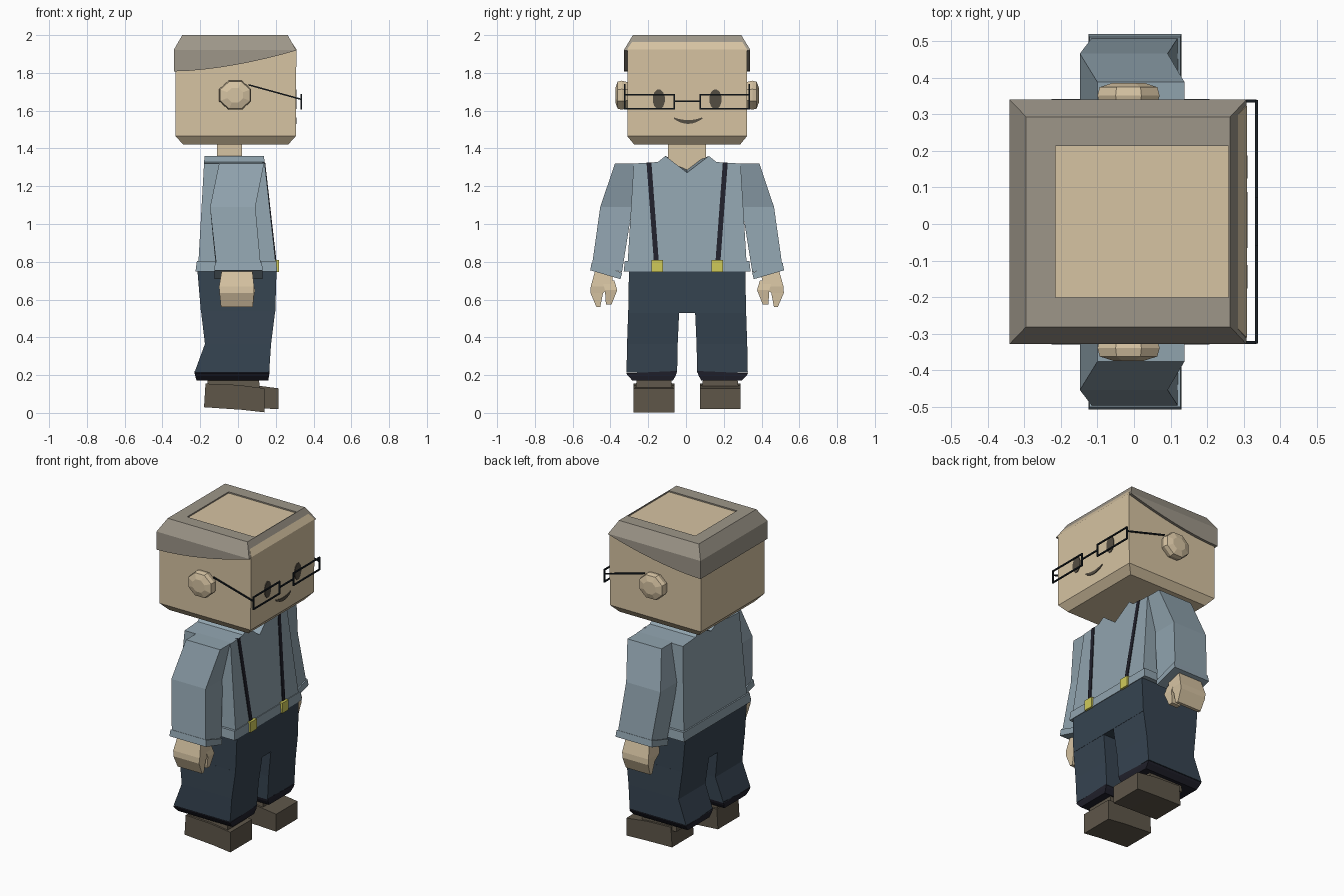
import bpy, bmesh, math

if "Cube" in bpy.data.objects:
    bpy.data.objects.remove(bpy.data.objects["Cube"])

C = 0.006  # y of the mirror plane


def mat(name, r, g, b):
    m = bpy.data.materials.new(name)
    lin = [((v / 255 + 0.055) / 1.055) ** 2.4 for v in (r, g, b)]
    m.diffuse_color = (*lin, 1)
    m.use_nodes = True
    m.node_tree.nodes["Principled BSDF"].inputs["Base Color"].default_value = m.diffuse_color
    return m


SKIN = mat("skin", 214, 195, 162)
HAIR = mat("grey hair", 157, 150, 137)
SHIRT = mat("blue grey shirt", 144, 163, 174)
NAVY = mat("navy trousers", 54, 68, 81)
DARK = mat("dark strap", 32, 32, 43)
GOLD = mat("yellow clip", 208, 203, 90)
SHOE = mat("brown shoe", 94, 86, 73)
WIRE = mat("black wire", 24, 31, 37)
FACE = mat("dark features", 84, 77, 66)


def loft(name, rings, *mats, s=1):
    """Closed solid through rings of points; s=-1 flips it to the other side.
    A second material goes on the end cap."""
    bm = bmesh.new()
    vs = [[bm.verts.new((x, C + s * y, z)) for x, y, z in r] for r in rings]
    n = len(vs[0])
    for a, b in zip(vs, vs[1:]):
        for i in range(n):
            j = (i + 1) % n
            bm.faces.new((a[i], a[j], b[j], b[i]))
    bm.faces.new(vs[0])
    bm.faces.new(vs[-1]).material_index = len(mats) - 1
    bmesh.ops.recalc_face_normals(bm, faces=bm.faces)
    me = bpy.data.meshes.new(name)
    bm.to_mesh(me)
    bm.free()
    for m in mats:
        me.materials.append(m)
    ob = bpy.data.objects.new(name, me)
    bpy.context.collection.objects.link(ob)
    return ob


def rect(x0, x1, y0, y1, z0, z1=None):
    """Rectangle ring; z0 at y0 and z1 at y1 allows a slant."""
    z1 = z0 if z1 is None else z1
    return [(x0, y0, z0), (x1, y0, z0), (x1, y1, z1), (x0, y1, z1)]


def box(name, x0, x1, y0, y1, z0, z1, m, s=1):
    return loft(name, [rect(x0, x1, y0, y1, z0), rect(x0, x1, y0, y1, z1)], m, s=s)


def plate(name, pts, x0, x1, m, s=1):
    """Thin plate from (y, z) points."""
    return loft(name, [[(x, y, z) for y, z in pts] for x in (x0, x1)], m, s=s)


# Head with chamfered top and bottom
loft("head", [rect(-.29, .265, -.28, .28, 1.42), rect(-.33, .306, -.317, .317, 1.465),
              rect(-.33, .309, -.317, .317, 1.925), rect(-.29, .266, -.275, .275, 1.99)], SKIN)


# Hair cap: lower edge sweeps up to the forehead, bald crown sunk in the top
def hair_ring(x0, x1, w, zf):
    t = [i / 8 for i in range(9)]
    side = [(x0 + (x1 - x0) * k, -w, zf(k)) for k in t]
    return side + [(x, -y, z) for x, y, z in reversed(side)]


loft("hair", [hair_ring(-.34, .307, .334, lambda k: 1.808 + .11 * k ** 1.7),
              hair_ring(-.34, .307, .334, lambda k: 1.922),
              hair_ring(-.295, .263, .287, lambda k: 2.0),
              hair_ring(-.215, .259, .207, lambda k: 2.0),
              hair_ring(-.215, .259, .207, lambda k: 1.992)], HAIR, SKIN)

# Neck and smile
box("neck", -.11, .022, -.1, .1, 1.24, 1.45, SKIN)
arc = [(.077 * k / 4, .028 * (k / 4) ** 2) for k in range(-4, 5)]
plate("mouth", [(y + .005, 1.530 + z) for y, z in arc] +
      [(y * .95 + .005, 1.550 + z * .5) for y, z in reversed(arc)], .303, .311, FACE)

# Shirt body with raised collar and neck notch
half = [(.315, .79), (.283, 1.32), (.155, 1.328), (.115, 1.36)]


def shirt(front):
    pts = half + [(0, 1.272 if front else 1.31)] + [(-y, z) for y, z in reversed(half)]
    return [((.2 - (z - .79) * .11) if front else (-.21 + (z - .79) * .057), y, z) for y, z in pts]


loft("shirt_body", [shirt(True), shirt(False)], SHIRT)
loft("shirt_hem", [rect(-.225, .207, -.336, .336, .748), rect(-.218, .203, -.33, .33, .803)], SHIRT)

# Trouser seat
loft("trouser_seat", [rect(-.215, .204, -.308, .308, .755), rect(-.196, .197, -.312, .312, .53)], NAVY)

# Glasses bridge
box("glasses_bridge", .331, .339, -.067, .067, 1.645, 1.653, WIRE)

for s, side in ((-1, "right"), (1, "left")):
    # Ear
    def ear(r, y):
        return [(-.015 + .092 * r * math.cos(a), y, 1.682 + .083 * r * math.sin(a))
                for a in [math.pi / 8 + i * math.pi / 4 for i in range(8)]]
    loft(side + "_ear", [ear(.85, .3), ear(1, .345), ear(.93, .368), ear(.5, .38)], SKIN, s=s)

    # Eye
    plate(side + "_eye", [(.15 + .033 * math.cos(i * math.pi / 6 + .26),
                           1.66 + .053 * math.sin(i * math.pi / 6 + .26)) for i in range(12)],
          .303, .311, FACE, s)

    # Glasses rim and temple
    for z in (1.61, 1.685):
        box(side + "_rim_bar", .331, .339, .065, .333, z - .004, z + .004, WIRE, s)
    for y in (.069, .329):
        box(side + "_rim_post", .331, .339, y - .004, y + .004, 1.61, 1.685, WIRE, s)
    loft(side + "_temple", [[(x, y, z + d) for y, d in ((.326, -.004), (.334, -.004), (.334, .004), (.326, .004))]
                            for x, z in ((.335, 1.66), (.055, 1.737))], WIRE, s=s)

    # Sleeve bent slightly back at the elbow, with cuff
    loft(side + "_sleeve", [rect(-.10, .138, .26, .382, 1.321),
                            rect(-.148, .092, .29, .46, 1.09),
                            rect(-.115, .12, .345, .503, .745, .785)], SHIRT, s=s)
    loft(side + "_cuff", [rect(-.122, .127, .344, .506, .742, .795),
                          rect(-.125, .13, .353, .513, .708, .755)], SHIRT, s=s)

    # Hand with fingers and thumb
    loft(side + "_hand", [rect(-.085, .075, .39, .485, .76), rect(-.1, .085, .40, .51, .67),
                          rect(-.098, .082, .445, .512, .635), rect(-.09, .08, .46, .48, .56)], SKIN, s=s)
    loft(side + "_thumb", [rect(0, .08, .385, .45, .70), rect(.005, .09, .37, .435, .65),
                           rect(.02, .08, .40, .43, .575)], SKIN, s=s)

    # Strap and clip
    strap = [rect(.13, .144, .189, .215, 1.325), rect(.19, .204, .15, .176, .8)]
    loft(side + "_strap", strap, DARK, s=s)
    box(side + "_clip", .195, .217, .128, .189, .745, .81, GOLD, s)

    # Trouser leg and dark hem
    loft(side + "_leg", [rect(-.196, .197, .042, .312, .54), rect(-.175, .175, .05, .318, .365),
                         rect(-.23, .165, .053, .321, .215)], NAVY, s=s)
    loft(side + "_leg_hem", [rect(-.23, .166, .053, .322, .222, .21), rect(-.227, .165, .06, .315, .198),
                             rect(-.22, .16, .075, .29, .172)], DARK, s=s)

    # Shoe: the right foot tips forward, the left foot steps ahead
    dx, heel, toe = (0, .03, .003) if s < 0 else (.075, .03, .02)
    prof = [(-.18, heel), (.02, (heel + toe) / 2), (.14, toe), (.14, .13), (.0, .148), (-.172, .155)]
    loft(side + "_shoe", [[(x + dx, y, z) for x, z in prof] for y in (.068, .283)], SHOE, s=s)
    loft(side + "_shoe_ankle", [rect(-.165 + dx / 2, .115, .078, .273, .13),
                                rect(-.16 + dx / 2, .11, .085, .265, .19)], SHOE, s=s)
